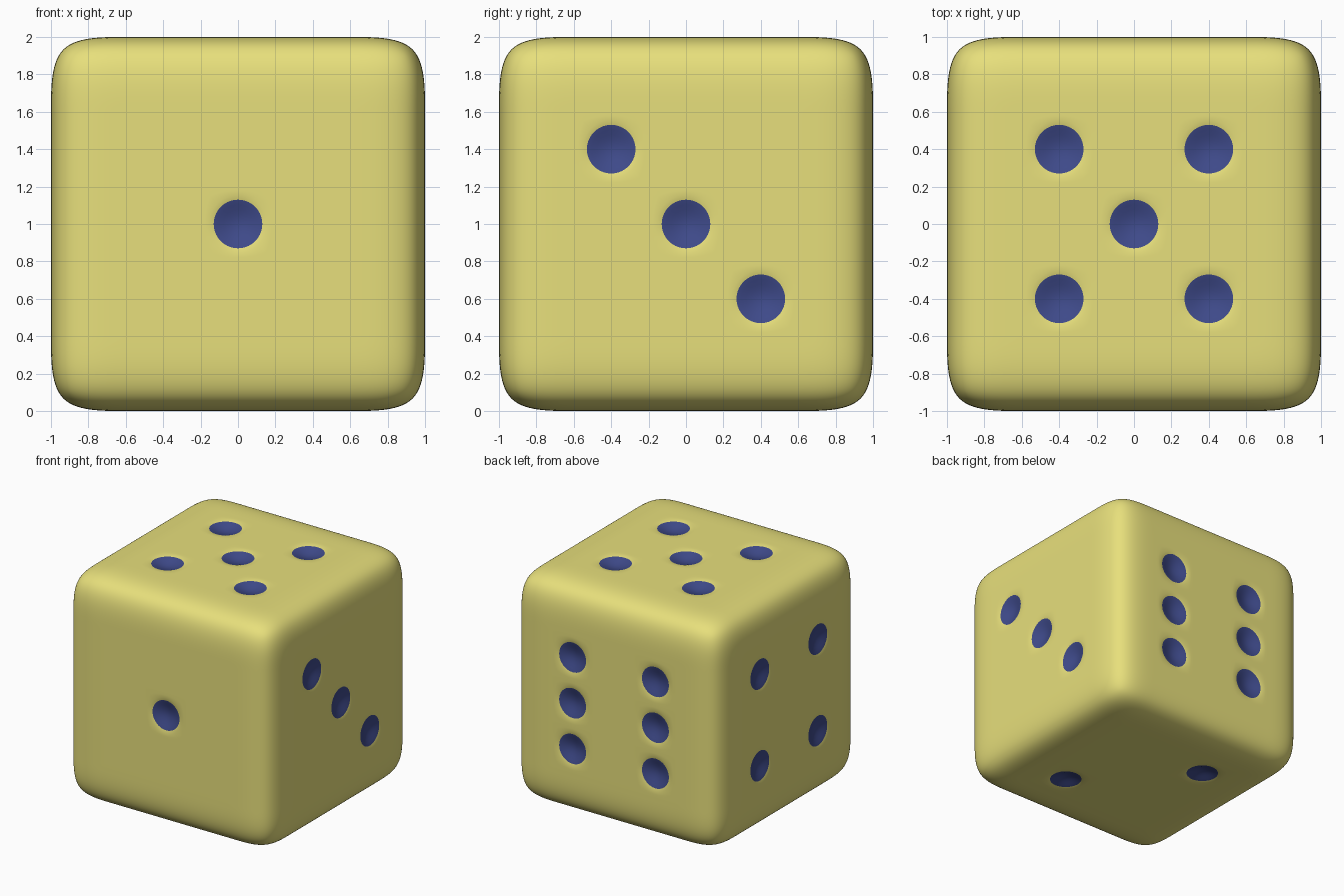
import bpy, bmesh, math
from mathutils import Vector

if "Cube" in bpy.data.objects:
    bpy.data.objects.remove(bpy.data.objects["Cube"])

PIP_R, DENT_R, DENT_DEPTH, CELL = 0.13, 0.17, 0.04, 0.2


def material(name, color):
    m = bpy.data.materials.new(name)
    m.diffuse_color = (*color, 1)
    m.use_nodes = True
    m.node_tree.nodes["Principled BSDF"].inputs["Base Color"].default_value = m.diffuse_color
    return m


# Rounded body: cube cut into 5 x 5 cells per side, then smoothed by subdivision
mesh = bpy.data.meshes.new("die_body")
bm = bmesh.new()
bmesh.ops.create_cube(bm, size=2)
bmesh.ops.subdivide_edges(bm, edges=bm.edges[:], cuts=4, use_grid_fill=True)
bm.to_mesh(mesh)
bm.free()
die = bpy.data.objects.new("die_body", mesh)
bpy.context.collection.objects.link(die)
bpy.context.view_layer.objects.active = die
die.select_set(True)
sub = die.modifiers.new("smooth", 'SUBSURF')
sub.levels = sub.render_levels = 4
bpy.ops.object.modifier_apply(modifier=sub.name)
mesh = die.data
mesh.materials.append(material("yellow", (0.8, 0.74, 0.2)))
mesh.materials.append(material("blue", (0.05, 0.07, 0.26)))

# Pip centres on each side, relative to the middle of the die
a = 0.4
pips = [(0, -1, 0)]                                                     # front: 1
pips += [(-a, a, -1), (a, -a, -1)]                                      # bottom: 2
pips += [(1, -a, a), (1, 0, 0), (1, a, -a)]                             # right: 3
pips += [(-1, y, z) for y in (-a, a) for z in (-a, a)]                  # left: 4
pips += [(x, y, 1) for x in (-a, a) for y in (-a, a)] + [(0, 0, 1)]     # top: 5
pips += [(x, 1, z) for x in (-a, a) for z in (-a, 0, a)]                # back: 6


def to_disc(u, v):
    """Warp square rings into circles, blending back to the square cell edge."""
    r = max(abs(u), abs(v))
    if r < 1e-5:
        return 0.0, 0.0
    k = r * 1.04
    if abs(u) >= abs(v):
        t = math.pi / 4 * v / u
        cu, cv = math.copysign(k, u) * math.cos(t), math.copysign(k, u) * math.sin(t)
    else:
        t = math.pi / 4 * u / v
        cu, cv = math.copysign(k, v) * math.sin(t), math.copysign(k, v) * math.cos(t)
    w = min(1, max(0, (r / CELL - 0.75) / 0.25))
    return cu + (u - cu) * w, cv + (v - cv) * w


# Press each pip into its cell as a shallow soft-rimmed bowl
bm = bmesh.new()
bm.from_mesh(mesh)
for c in pips:
    k = next(i for i in range(3) if abs(c[i]) == 1)
    i, j = [n for n in range(3) if n != k]
    cell = []
    for vert in bm.verts:
        p = vert.co
        if (abs(p[k] - c[k]) < 0.002 and abs(p[i] - c[i]) < CELL - 1e-3
                and abs(p[j] - c[j]) < CELL - 1e-3):
            cell.append(vert)
    for vert in cell:
        u, v = to_disc(vert.co[i] - c[i], vert.co[j] - c[j])
        q = min(1, math.hypot(u, v) / DENT_R)
        vert.co[i], vert.co[j] = c[i] + u, c[j] + v
        vert.co[k] = c[k] * (1 - DENT_DEPTH * (1 - q * q) ** 2)
    for face in {f for vert in cell for f in vert.link_faces}:
        m = face.calc_center_median() - Vector(c)
        if math.hypot(m[i], m[j]) < PIP_R:
            face.material_index = 1
for face in bm.faces:
    face.smooth = True
bmesh.ops.translate(bm, verts=bm.verts[:], vec=(0, 0, 1))
bm.to_mesh(mesh)
bm.free()
